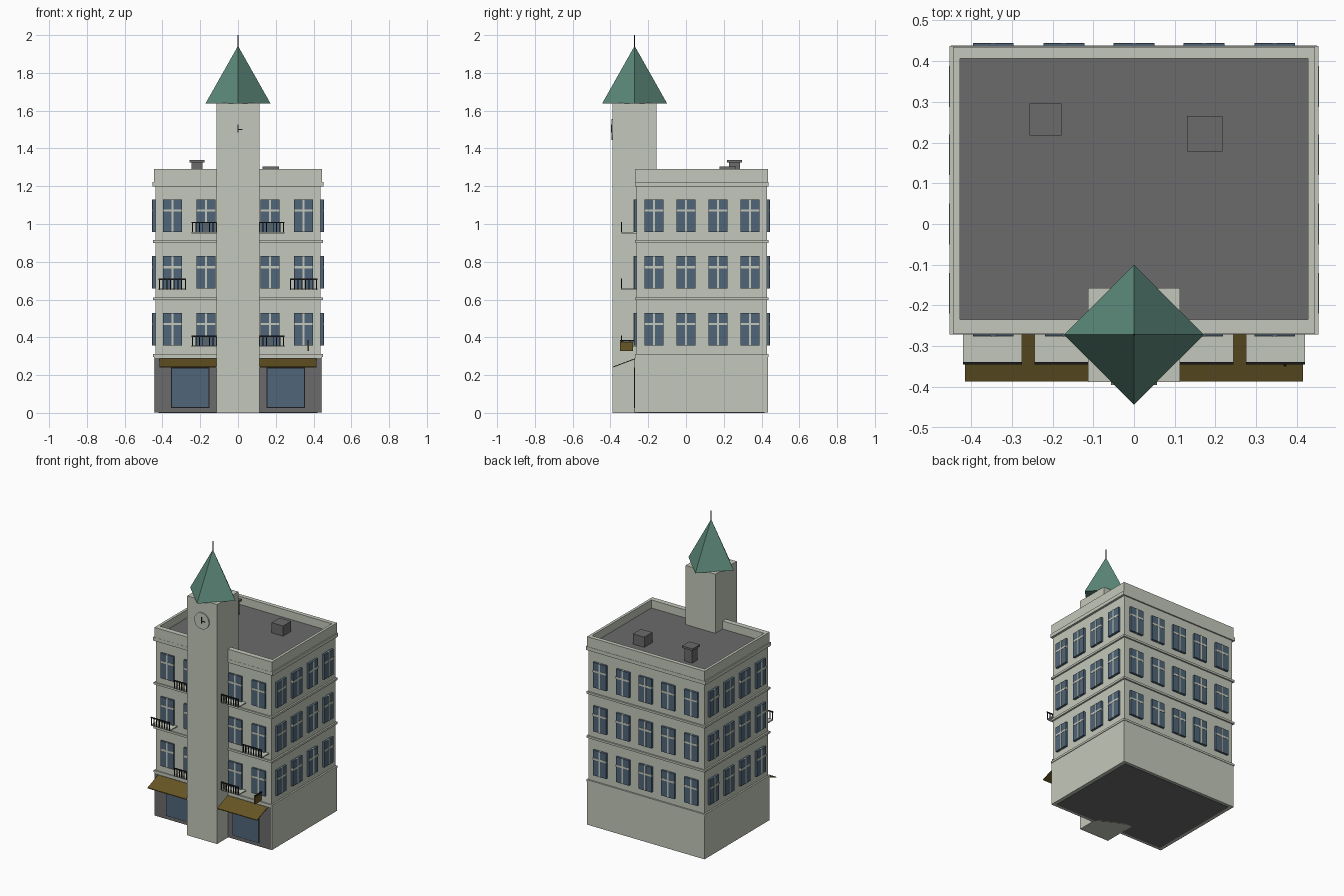
import bpy, bmesh
from mathutils import Vector, Matrix

if "Cube" in bpy.data.objects:
    bpy.data.objects.remove(bpy.data.objects["Cube"], do_unlink=True)


def material(name, rgb):
    m = bpy.data.materials.new(name)
    m.use_nodes = True
    m.diffuse_color = (*rgb, 1)
    m.node_tree.nodes["Principled BSDF"].inputs["Base Color"].default_value = (*rgb, 1)
    return m


CREAM = material("cream plaster", (0.55, 0.575, 0.495))
GREY = material("dark grey", (0.15, 0.147, 0.147))
GLASS = material("blue glass", (0.08, 0.13, 0.19))
OLIVE = material("olive cloth", (0.135, 0.092, 0.018))
GREEN = material("green copper", (0.107, 0.25, 0.195))
BLACK = material("black iron", (0.012, 0.012, 0.013))


def finish(name, bm, mat):
    bmesh.ops.recalc_face_normals(bm, faces=bm.faces)
    me = bpy.data.meshes.new(name)
    bm.to_mesh(me)
    bm.free()
    me.materials.append(mat)
    ob = bpy.data.objects.new(name, me)
    bpy.context.collection.objects.link(ob)
    return ob


def boxes(name, mat, specs):
    """One object from boxes given as (x0, x1, y0, y1, z0, z1)."""
    bm = bmesh.new()
    for x0, x1, y0, y1, z0, z1 in specs:
        size = Matrix.Diagonal((x1 - x0, y1 - y0, z1 - z0, 1))
        mid = Matrix.Translation(((x0 + x1) / 2, (y0 + y1) / 2, (z0 + z1) / 2))
        bmesh.ops.create_cube(bm, size=1, matrix=mid @ size)
    return finish(name, bm, mat)


def cone(name, mat, sides, r1, r2, height, base, tilt=Matrix()):
    bm = bmesh.new()
    m = Matrix.Translation(base) @ tilt @ Matrix.Translation((0, 0, height / 2))
    bmesh.ops.create_cone(bm, cap_ends=True, segments=sides, radius1=r1,
                          radius2=r2, depth=height, matrix=m)
    return finish(name, bm, mat)


def span(a, b, s):
    """Mirror an x interval when s is -1."""
    return (a, b) if s > 0 else (-b, -a)


# Building mass, front at F and back at B
F, B, W = -0.27, 0.435, 0.445
boxes("ground_floor", CREAM, [(-W, W, F, B, 0.002, 0.3)])
boxes("upper_walls", CREAM, [(-W + 0.007, W - 0.007, F + 0.007, B - 0.007, 0.3, 1.21)])
boxes("base_plate", GREY, [(-0.42, 0.42, F + 0.02, B - 0.02, 0, 0.01)])
boxes("shop_front", GREY, [(-W + 0.006, W - 0.006, F - 0.002, F + 0.01, 0.003, 0.29)])

# Floor bands and cornice
boxes("floor_bands", CREAM,
      [(-W - 0.004, W + 0.004, F - 0.001, B + 0.003, z, z + 0.014) for z in (0.297, 0.598, 0.9)])
boxes("cornice", CREAM, [(-W - 0.008, W + 0.008, F - 0.001, B + 0.002, 1.198, 1.222)])
boxes("roof_deck", GREY, [(-0.43, 0.43, F + 0.02, B - 0.02, 1.21, 1.235)])
boxes("parapet", CREAM, [
    (-W, W, F, F + 0.035, 1.222, 1.29), (-W, W, B - 0.028, B, 1.222, 1.29),
    (-W, -0.427, F + 0.035, B - 0.028, 1.222, 1.29),
    (0.427, W, F + 0.035, B - 0.028, 1.222, 1.29)])

# Windows on four walls: glass blocks with cream glazing bars
SIDES = [("front", Vector((0, F, 0)), Vector((1, 0, 0)), Vector((0, -1, 0)),
          (-0.346, -0.169, 0.169, 0.346)),
         ("back", Vector((0, B, 0)), Vector((1, 0, 0)), Vector((0, 1, 0)),
          (-0.346, -0.172, 0, 0.172, 0.346)),
         ("left", Vector((W, 0, 0)), Vector((0, 1, 0)), Vector((1, 0, 0)),
          (-0.17, 0, 0.17, 0.338)),
         ("right", Vector((-W, 0, 0)), Vector((0, 1, 0)), Vector((-1, 0, 0)),
          (-0.17, 0, 0.17, 0.338))]
FLOORS = (0.357, 0.658, 0.958)


def wall_box(origin, along, out, u0, u1, depth, z0, z1):
    a = origin + along * u0 - out * 0.02
    b = origin + along * u1 + out * depth
    return (min(a.x, b.x), max(a.x, b.x), min(a.y, b.y), max(a.y, b.y), z0, z1)


for label, origin, along, out, centres in SIDES:
    proud = 0.005 if label == "front" else 0.008
    glass, bars = [], []
    for z in FLOORS:
        for c in centres:
            glass.append(wall_box(origin, along, out, c - 0.05, c + 0.05, proud, z, z + 0.172))
            bars.append(wall_box(origin, along, out, c - 0.0055, c + 0.0055, proud + 0.002, z, z + 0.172))
            bars.append(wall_box(origin, along, out, c - 0.05, c + 0.05, proud + 0.0015, z + 0.107, z + 0.12))
    boxes(label + "_windows", GLASS, glass)
    boxes(label + "_glazing_bars", CREAM, bars)

# Shop windows, awnings and balconies, mirrored across the tower
for s, side in ((1, "left"), (-1, "right")):
    x0, x1 = span(0.155, 0.35, s)
    boxes(side + "_shop_window_frame", BLACK, [(x0 - 0.004, x1 + 0.004, F - 0.004, F, 0.026, 0.239)])
    boxes(side + "_shop_window", GLASS, [(x0, x1, F - 0.006, F, 0.03, 0.235)])

    bm = bmesh.new()
    x0, x1 = span(0.11, 0.415, s)
    rim = [(x0, F, 0.289), (x1, F, 0.289), (x1, -0.387, 0.245), (x0, -0.387, 0.245)]
    face = bm.faces.new([bm.verts.new(p) for p in rim])
    lower = bmesh.ops.extrude_face_region(bm, geom=[face])["geom"]
    bmesh.ops.translate(bm, vec=(0, 0, -0.005),
                        verts=[v for v in lower if isinstance(v, bmesh.types.BMVert)])
    finish(side + "_awning", bm, OLIVE)

    for floor, (z, a, b) in enumerate(zip(FLOORS, (0.11, 0.275, 0.11), (0.245, 0.42, 0.245)), 1):
        x0, x1 = span(a, b, s)
        name = f"{side}_balcony_{floor}"
        boxes(name + "_slab", CREAM, [(x0, x1, -0.342, F + 0.01, z - 0.007, z)])
        posts = 8
        rail = [(x0, x1, -0.345, -0.339, z + 0.046, z + 0.053)]
        for i in range(posts):
            x = x0 + 0.004 + (x1 - x0 - 0.008) * i / (posts - 1)
            rail.append((x - 0.0025, x + 0.0025, -0.3445, -0.3395, z - 0.004, z + 0.047))
        boxes(name + "_railing", BLACK, rail)

# Hanging sign
boxes("sign_board", OLIVE, [(0.367, 0.375, -0.35, -0.28, 0.327, 0.374)])
boxes("sign_bracket", BLACK, [(0.368, 0.374, -0.35, F + 0.01, 0.378, 0.386),
                              (0.369, 0.373, -0.335, -0.33, 0.37, 0.38),
                              (0.369, 0.373, -0.3, -0.295, 0.37, 0.38)])

# Tower with spire, rod and clock
boxes("tower", CREAM, [(-0.113, 0.113, -0.388, -0.157, 0, 1.64)])
cone("spire", GREEN, 4, 0.172, 0, 0.305, (0, -0.272, 1.638))
cone("spire_rod", BLACK, 6, 0.003, 0.003, 0.07, (0, -0.272, 1.93))
forward = Matrix.Rotation(1.5708, 4, 'X')
cone("clock_face", CREAM, 24, 0.056, 0.056, 0.008, (0, -0.387, 1.5), forward)
boxes("clock_hands", BLACK, [(-0.003, 0.003, -0.398, -0.394, 1.485, 1.528),
                             (-0.003, 0.025, -0.398, -0.394, 1.497, 1.503)])

# Rooftop chimney and vent
boxes("chimney", GREY, [(-0.247, -0.188, 0.227, 0.286, 1.23, 1.33),
                        (-0.257, -0.178, 0.217, 0.296, 1.326, 1.34)])
boxes("roof_vent", GREY, [(0.13, 0.217, 0.178, 0.265, 1.23, 1.305)])
